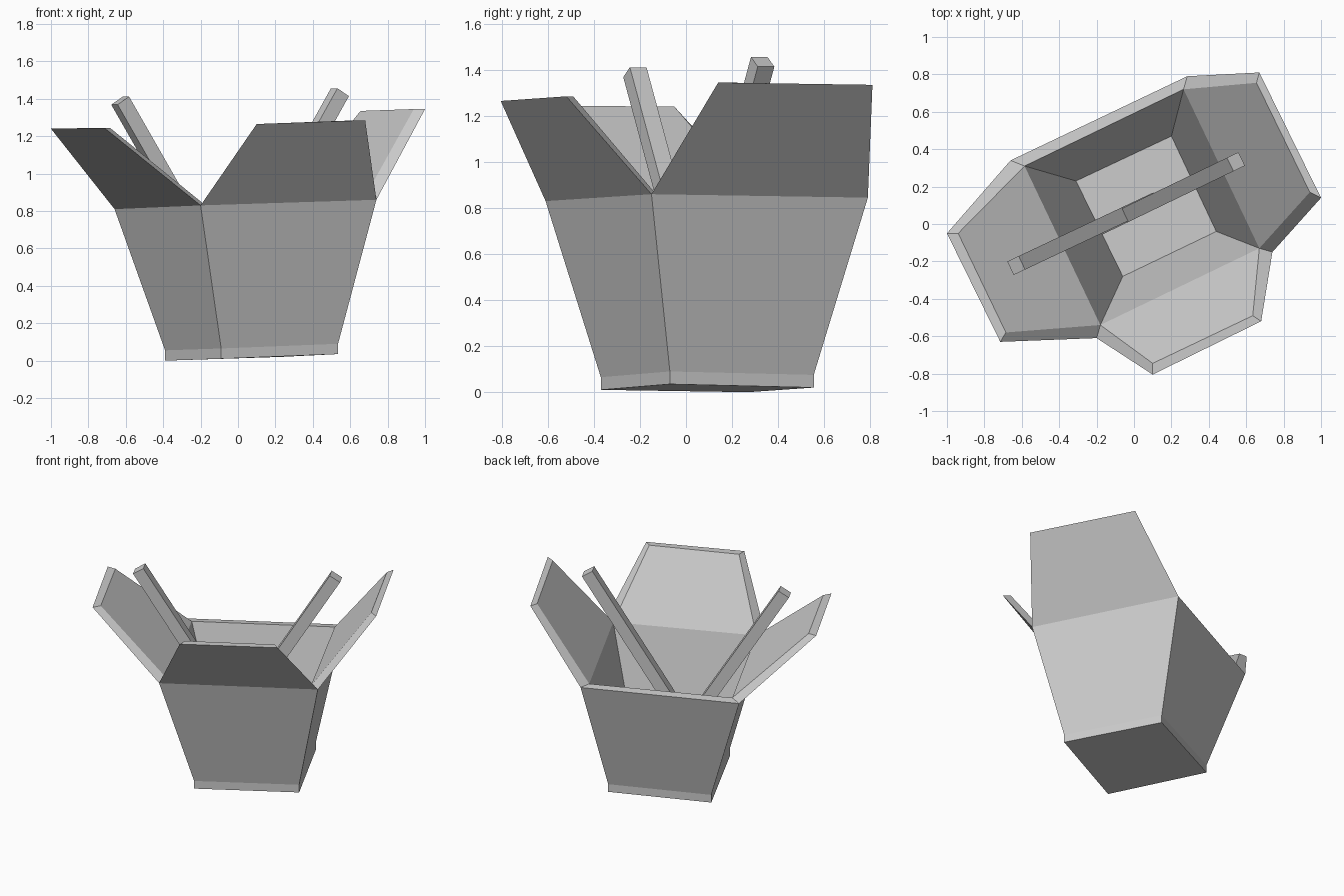
import bpy, bmesh
from mathutils import Vector, Matrix

if "Cube" in bpy.data.objects:
    bpy.data.objects.remove(bpy.data.objects["Cube"])

# Corner order everywhere: left, front, right, back (box is turned and slightly tipped)
FOOT = [(-0.39, 0.27, 0.0), (-0.09, -0.37, 0.01), (0.535, -0.07, 0.035), (0.23, 0.555, 0.02)]
RIM = [(-0.66, 0.34, 0.81), (-0.20, -0.61, 0.83), (0.74, -0.15, 0.86), (0.285, 0.79, 0.845)]
RIM_IN = [(-0.585, 0.31, 0.82), (-0.18, -0.54, 0.835), (0.67, -0.13, 0.86), (0.265, 0.72, 0.85)]
FLOOR_IN = [(-0.31, 0.23, 0.075), (-0.06, -0.28, 0.085), (0.44, -0.04, 0.10), (0.20, 0.47, 0.09)]
FOOT_HEIGHT = 0.055

# Flap tips: side index -> outer pair, inner pair
FLAPS = {
    0: ([(-1.0, -0.05, 1.24), (-0.715, -0.63, 1.245)], [(-0.94, -0.05, 1.24), (-0.685, -0.58, 1.245)]),
    1: ([(0.10, -0.805, 1.265), (0.68, -0.52, 1.285)], [(0.10, -0.745, 1.265), (0.635, -0.49, 1.285)]),
    2: ([(1.0, 0.14, 1.345), (0.67, 0.81, 1.335)], [(0.94, 0.17, 1.345), (0.655, 0.755, 1.335)]),
}


def finish(bm, name):
    bmesh.ops.recalc_face_normals(bm, faces=bm.faces)
    mesh = bpy.data.meshes.new(name)
    bm.to_mesh(mesh)
    bm.free()
    obj = bpy.data.objects.new(name, mesh)
    bpy.context.collection.objects.link(obj)
    return obj


def build_box():
    bm = bmesh.new()

    def ring(points, lift=0.0):
        return [bm.verts.new(Vector(p) + Vector((0, 0, lift))) for p in points]

    # Foot, outer walls, rim and inner walls as stacked rings
    base, step = ring(FOOT), ring(FOOT, FOOT_HEIGHT)
    outer, inner, floor = ring(RIM), ring(RIM_IN), ring(FLOOR_IN)
    bm.faces.new(base)
    bm.faces.new(floor)
    for i in range(4):
        j = (i + 1) % 4
        for low, high in ((base, step), (step, outer), (inner, floor)):
            bm.faces.new((low[i], low[j], high[j], high[i]))
        if i not in FLAPS:
            # Plain rim on the side without a flap
            bm.faces.new((outer[i], outer[j], inner[j], inner[i]))
            continue
        # Opened flap rising from the rim
        (a, b), (c, d) = ring(FLAPS[i][0]), ring(FLAPS[i][1])
        outside = (outer[i], a, b, outer[j])
        inside = (inner[i], c, d, inner[j])
        bm.faces.new(outside)
        bm.faces.new(inside)
        for k in range(3):
            bm.faces.new((outside[k], outside[k + 1], inside[k + 1], inside[k]))
    return finish(bm, "takeout_box")


def build_stick(name, top, bottom, width=0.08):
    # Square bar, kept square to the vertical plane it leans in
    top, bottom = Vector(top), Vector(bottom)
    axis = (top - bottom).normalized()
    side = axis.cross(Vector((0, 0, 1))).normalized()
    frame = Matrix((side, axis.cross(side), axis)).transposed().to_4x4()
    bm = bmesh.new()
    bmesh.ops.create_cube(bm, size=1)
    scale = Matrix.Diagonal((width, width, (top - bottom).length, 1))
    bm.transform(Matrix.Translation((top + bottom) / 2) @ frame @ scale)
    return finish(bm, name)


build_box()

# Two chopsticks crossing inside the box
build_stick("left_chopstick", (-0.63, -0.222, 1.39), (0.09, 0.118, 0.13))
build_stick("right_chopstick", (0.545, 0.333, 1.435), (-0.155, -0.005, 0.18))
